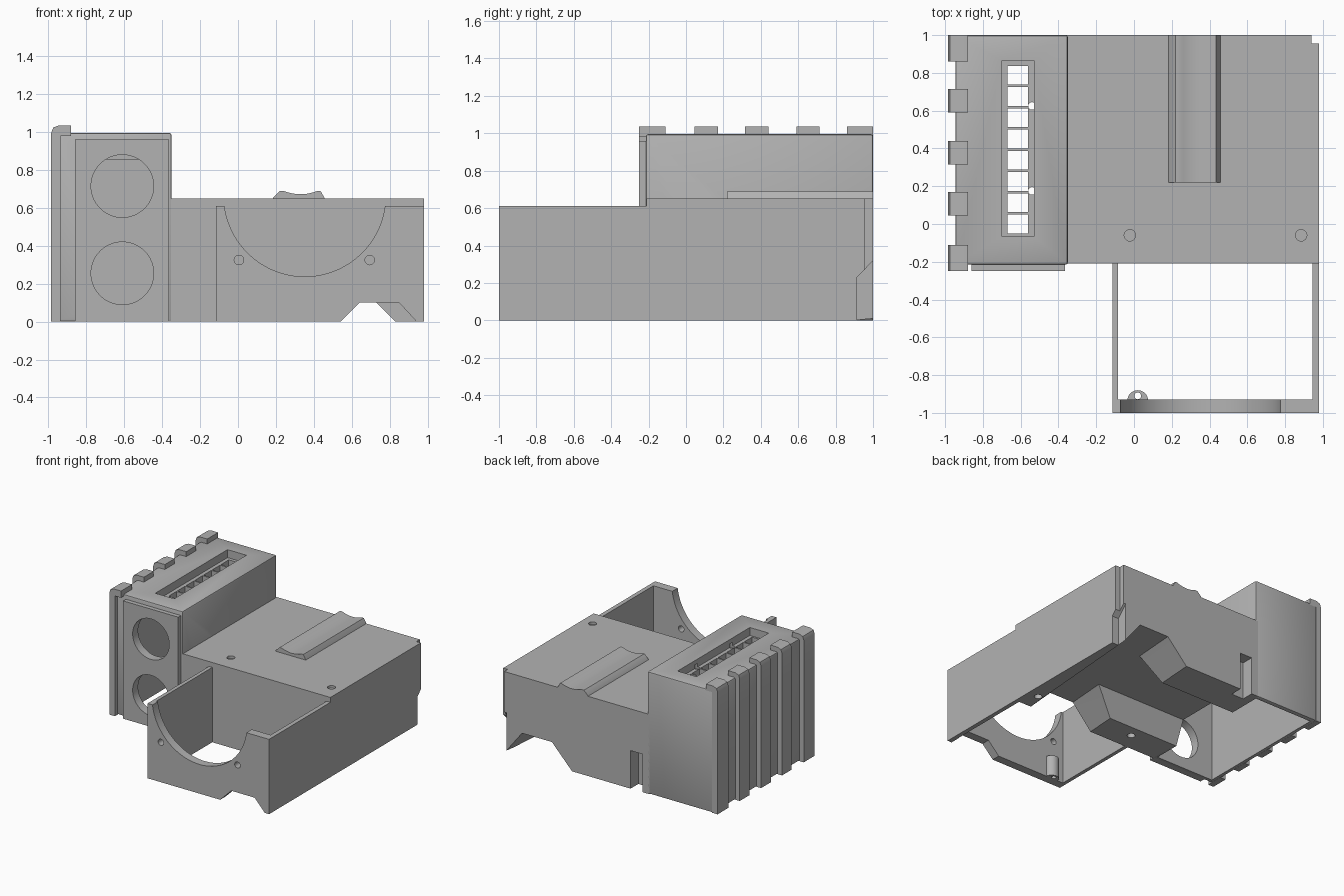
import bpy, bmesh, math
from mathutils import Vector, Matrix

cube = bpy.data.objects.get("Cube")
if cube:
    bpy.data.objects.remove(cube, do_unlink=True)

grey = bpy.data.materials.new("plain_grey")
grey.use_nodes = True
grey.diffuse_color = (0.45, 0.45, 0.45, 1)
grey.node_tree.nodes["Principled BSDF"].inputs["Base Color"].default_value = (0.45, 0.45, 0.45, 1)


def finish(name, bm):
    bmesh.ops.recalc_face_normals(bm, faces=bm.faces)
    mesh = bpy.data.meshes.new(name)
    bm.to_mesh(mesh)
    bm.free()
    mesh.materials.append(grey)
    obj = bpy.data.objects.new(name, mesh)
    bpy.context.collection.objects.link(obj)
    return obj


def prism(name, pts, axis, a, b):
    """Extrude a 2D outline along x (outline y,z) or y (outline x,z)."""
    place = {"x": lambda p: (a, p[0], p[1]), "y": lambda p: (p[0], a, p[1])}[axis]
    bm = bmesh.new()
    face = bm.faces.new([bm.verts.new(place(p)) for p in pts])
    out = bmesh.ops.extrude_face_region(bm, geom=[face])
    step = Vector((b - a, 0, 0)) if axis == "x" else Vector((0, b - a, 0))
    bmesh.ops.translate(bm, vec=step, verts=[v for v in out["geom"] if isinstance(v, bmesh.types.BMVert)])
    return finish(name, bm)


def box(name, x0, x1, y0, y1, z0, z1):
    return prism(name, [(x0, z0), (x1, z0), (x1, z1), (x0, z1)], "y", y0, y1)


def hull(name, pts):
    bm = bmesh.new()
    for p in pts:
        bm.verts.new(p)
    bmesh.ops.convex_hull(bm, input=bm.verts)
    return finish(name, bm)


def rod(name, x, y, z, r, length, axis="z", sides=48):
    bm = bmesh.new()
    bmesh.ops.create_cone(bm, cap_ends=True, segments=sides, radius1=r, radius2=r, depth=length)
    if axis == "y":
        bmesh.ops.rotate(bm, matrix=Matrix.Rotation(math.pi / 2, 3, "X"), verts=bm.verts)
    bmesh.ops.translate(bm, vec=(x, y, z), verts=bm.verts)
    return finish(name, bm)


def apply(obj, mod):
    bpy.context.view_layer.objects.active = obj
    bpy.ops.object.modifier_apply(modifier=mod.name)


def boolean(obj, others, operation="DIFFERENCE"):
    for other in others:
        mod = obj.modifiers.new("cut", "BOOLEAN")
        mod.operation = operation
        mod.solver = "EXACT"
        mod.object = other
        apply(obj, mod)
        bpy.data.objects.remove(other, do_unlink=True)


def bevel(obj, width, segments=2):
    mod = obj.modifiers.new("bevel", "BEVEL")
    mod.width = width
    mod.segments = segments
    apply(obj, mod)


def pocket():
    return hull("pocket", [(x, y, z) for x in (-0.5, 0.5)
                           for y, z in ((0.03, -0.02), (0.7, -0.02), (0.64, 0.19), (0.12, 0.19))])


# Main body with a tapering channel and pocket underneath
body = box("main_body", -0.37, 0.98, -0.21, 1, 0, 0.65)
front_channel = [(0.23, -0.02), (0.42, 0.19), (0.64, 0.19), (0.85, -0.02)]
back_channel = [(0.31, -0.02), (0.51, 0.19), (0.78, 0.19), (0.945, -0.02)]
boolean(body, [
    hull("channel", [(x, -0.22, z) for x, z in front_channel] + [(x, 1.02, z) for x, z in back_channel]),
    pocket(),
    box("back_slot", -0.31, -0.2, 0.9, 1.1, -0.1, 0.31),
    box("corner_groove", 0.94, 1.1, 0.955, 1.1, -0.1, 0.8),
    prism("corner_relief", [(0.915, -0.1), (0.915, 0.23), (1.02, 0.34), (1.02, -0.1)], "x", 0.92, 1.1),
    rod("screw_hole_a", -0.022, -0.06, 0.3, 0.03, 1),
    rod("screw_hole_b", 0.885, -0.06, 0.3, 0.03, 1),
])
# Shallow plugs closing the screw holes below the top surface
for x in (-0.022, 0.885):
    rod("screw_plug", x, -0.06, 0.35, 0.031, 0.56)

# Scooped rail on top of the body
scoop = [(0.24 + 0.02 * i, 0.672 + 0.018 * ((i - 4.5) / 4.5) ** 2) for i in range(10)]
rail = prism("top_rail", [(0.18, 0.64), (0.185, 0.655), (0.22, 0.69)] + scoop
             + [(0.435, 0.69), (0.455, 0.655), (0.46, 0.64)], "y", 0.22, 1)

# Hollow tower, open at the bottom
tower = box("tower", -0.945, -0.35, -0.215, 1, 0, 0.995)
bevel(tower, 0.012)
boolean(tower, [box("tower_hollow", -0.91, -0.38, -0.18, 0.965, -0.1, 0.96), pocket()])

# Front plate and its two round ports
plate = box("front_plate", -0.86, -0.365, -0.25, -0.2, 0, 0.96)
for z in (0.255, 0.715):
    for part in (tower, plate):
        boolean(part, [rod("port", -0.61, -0.2, z, 0.165, 0.2, "y", 64)])

# Grille recessed in the tower top
grille = box("vent_grille", -0.72, -0.51, -0.09, 0.89, 0.855, 0.97)
boolean(tower, [box("vent_recess", -0.7, -0.53, -0.065, 0.865, 0.93, 1.1)])
boolean(grille, [box("grille_recess", -0.7, -0.53, -0.065, 0.865, 0.93, 1.1)])
for i in range(8):
    y = -0.05 + 0.1125 * i
    boolean(grille, [box("vent_slot", -0.67, -0.56, y, y + 0.1, 0.7, 1.1)])
for y in (0.175, 0.625):
    boolean(grille, [rod("vent_pin_hole", -0.54, y, 0.9, 0.02, 0.3, sides=24)])

# Ribs wrapping the tower's outer wall and top edge
rib_outline = [(-0.985, 0), (-0.985, 0.995), (-0.975, 1.023), (-0.945, 1.035),
               (-0.88, 1.035), (-0.88, 0.98), (-0.935, 0.98), (-0.935, 0)]
for y0, y1 in ((-0.25, -0.11), (0.045, 0.17), (0.315, 0.44), (0.59, 0.715), (0.86, 1)):
    prism("rib", rib_outline, "y", y0, y1)

# Open frame in front of the body
frame = box("front_frame", -0.115, 0.98, -1, -0.2, 0, 0.61)
opening = box("frame_opening", -0.085, 0.945, -0.93, 0.1, -0.1, 0.8)
boolean(frame, [
    opening,
    rod("cradle", 0.352, -1, 0.665, 0.427, 0.3, "y", 96),
    prism("front_notch", [(0.52, -0.02), (0.64, 0.1), (0.85, 0.1), (0.96, -0.02)], "y", -1.1, -0.9),
    rod("bolt_hole_a", 0.005, -1, 0.325, 0.025, 0.3, "y", 32),
    rod("bolt_hole_b", 0.695, -1, 0.325, 0.025, 0.3, "y", 32),
])

# Small screw boss behind the frame's front wall
boss = rod("screw_boss", 0.02, -0.935, 0.085, 0.055, 0.17, sides=32)
boolean(boss, [box("boss_trim", -0.2, 0.2, -1.1, -0.935, -0.1, 0.4),
               rod("boss_hole", 0.02, -0.91, 0.08, 0.018, 0.3, sides=24)])

# Smooth the round surfaces while keeping edges crisp
bpy.ops.object.select_all(action="DESELECT")
for obj in bpy.context.scene.objects:
    if obj.type == "MESH":
        obj.select_set(True)
bpy.context.view_layer.objects.active = body
bpy.ops.object.shade_smooth_by_angle(angle=math.radians(30))
